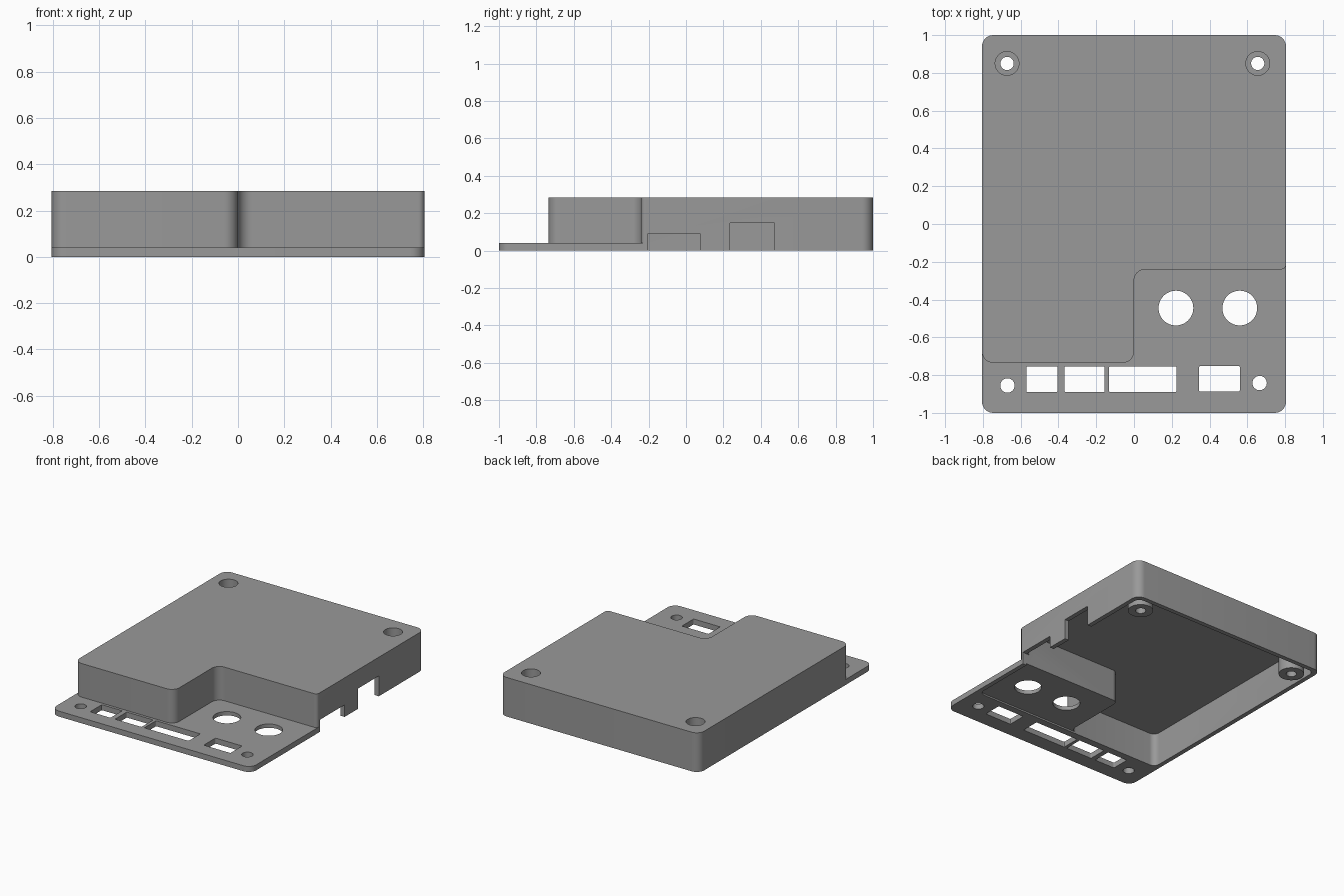
import bpy, bmesh, math
from mathutils import Vector

if "Cube" in bpy.data.objects:
    bpy.data.objects.remove(bpy.data.objects["Cube"])

grey = bpy.data.materials.new("mid grey")
grey.diffuse_color = (0.32, 0.32, 0.32, 1)
grey.use_nodes = True
grey.node_tree.nodes["Principled BSDF"].inputs["Base Color"].default_value = grey.diffuse_color


def rounded(points, steps=8):
    """Round the corners of a polygon given as (x, y, radius)."""
    out = []
    n = len(points)
    for i, (x, y, r) in enumerate(points):
        p = Vector((x, y))
        if r == 0:
            out.append(p)
            continue
        a = (Vector(points[i - 1][:2]) - p).normalized()
        b = (Vector(points[(i + 1) % n][:2]) - p).normalized()
        centre = p + (a + b) * r          # all corners are right angles
        for k in range(steps + 1):
            t = k / steps * math.pi / 2
            out.append(centre - b * r * math.cos(t) - a * r * math.sin(t))
    return out


def prism(name, outline, z0, z1):
    bm = bmesh.new()
    face = bm.faces.new([bm.verts.new((p[0], p[1], z0)) for p in outline])
    ext = bmesh.ops.extrude_face_region(bm, geom=[face])
    verts = [v for v in ext["geom"] if isinstance(v, bmesh.types.BMVert)]
    bmesh.ops.translate(bm, verts=verts, vec=(0, 0, z1 - z0))
    bmesh.ops.recalc_face_normals(bm, faces=bm.faces)
    mesh = bpy.data.meshes.new(name)
    bm.to_mesh(mesh)
    bm.free()
    mesh.materials.append(grey)
    obj = bpy.data.objects.new(name, mesh)
    bpy.context.collection.objects.link(obj)
    return obj


def box(name, x0, x1, y0, y1, z0, z1, r=0.0):
    pts = [(x0, y0, r), (x1, y0, r), (x1, y1, r), (x0, y1, r)]
    return prism(name, rounded(pts), z0, z1)


def cylinder(name, x, y, r, z0, z1):
    ring = [(x + r * math.cos(k * math.pi / 24), y + r * math.sin(k * math.pi / 24))
            for k in range(48)]
    return prism(name, ring, z0, z1)


def combine(target, tool, operation):
    bpy.context.view_layer.objects.active = target
    mod = target.modifiers.new("cut", "BOOLEAN")
    mod.operation, mod.object, mod.solver = operation, tool, "EXACT"
    bpy.ops.object.modifier_apply(modifier=mod.name)
    bpy.data.objects.remove(tool)


def l_outline(t, r):
    """Stepped case outline, inset by t."""
    w = 0.805 - t
    return rounded([(-w, -0.735 + t, r), (-t, -0.735 + t, r), (-t, -0.24 + t, r),
                    (w, -0.24 + t, min(r, 0.025)), (w, 1 - t, r), (-w, 1 - t, r)])


# Stepped cover and front mounting plate
cover = prism("enclosure_cover", l_outline(0, 0.06), 0, 0.285)
plate = prism("front_plate", rounded([(-0.805, -1, 0.06), (0.805, -1, 0.06),
                                      (0.805, -0.22, 0), (-0.805, -0.22, 0)]), 0, 0.04)
combine(cover, plate, "UNION")

# Hollow interior and shallow recess under the plate
combine(cover, prism("cavity", l_outline(0.033, 0.045), -0.1, 0.245), "DIFFERENCE")
combine(cover, box("plate_recess", -0.1, 0.772, -0.702, -0.1, -0.1, 0.012, 0.045), "DIFFERENCE")

# Cable notches in the right wall
for y0, y1, top in ((-0.207, 0.078, 0.088), (0.235, 0.472, 0.148)):
    combine(cover, box("notch", 0.7, 0.9, y0, y1, -0.1, top), "DIFFERENCE")

# Rectangular connector windows in the plate
for x0, x1, y0, y1 in ((-0.57, -0.405, -0.89, -0.755), (-0.368, -0.155, -0.89, -0.755),
                       (-0.132, 0.225, -0.89, -0.755), (0.345, 0.56, -0.887, -0.752)):
    combine(cover, box("window", x0, x1, y0, y1, -0.1, 0.1, 0.006), "DIFFERENCE")

# Knob openings and small screw holes in the plate
for x, y, r in ((0.222, -0.445, 0.092), (0.56, -0.445, 0.092),
                (-0.67, -0.855, 0.038), (0.665, -0.842, 0.038)):
    combine(cover, cylinder("hole", x, y, r, -0.1, 0.1), "DIFFERENCE")

# Counterbored screw posts at the back
for x in (-0.672, 0.655):
    combine(cover, cylinder("post", x, 0.85, 0.085, 0, 0.26), "UNION")
    combine(cover, cylinder("bore", x, 0.85, 0.035, -0.1, 0.4), "DIFFERENCE")
    combine(cover, cylinder("counterbore", x, 0.85, 0.063, 0.06, 0.4), "DIFFERENCE")

bpy.context.view_layer.objects.active = cover
cover.select_set(True)
bpy.ops.object.shade_smooth_by_angle(angle=math.radians(30))
